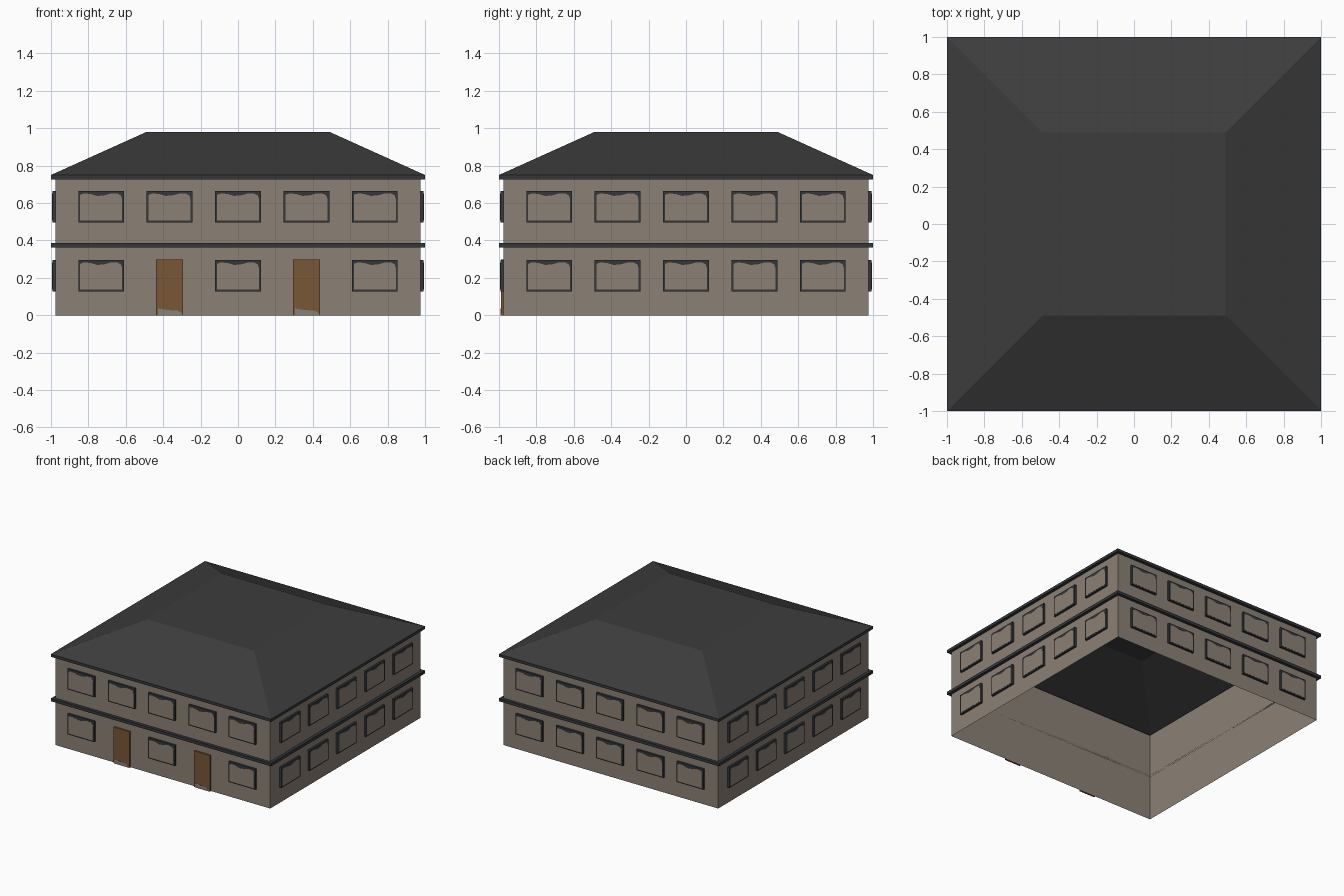
import bpy, bmesh, math
from mathutils import Matrix

if "Cube" in bpy.data.objects:
    bpy.data.objects.remove(bpy.data.objects["Cube"])

W = 0.976  # half width of the walls


def material(name, rgb):
    m = bpy.data.materials.new(name)
    m.diffuse_color = (*rgb, 1)
    m.use_nodes = True
    m.node_tree.nodes["Principled BSDF"].inputs["Base Color"].default_value = m.diffuse_color
    return m


STUCCO = material("beige_stucco", (0.26, 0.22, 0.18))
ROOF = material("roof_charcoal", (0.046, 0.046, 0.046))
TRIM = material("dark_trim", (0.034, 0.037, 0.040))
WOOD = material("door_brown", (0.19, 0.095, 0.039))


def finish(bm, name, mat):
    mesh = bpy.data.meshes.new(name)
    bm.to_mesh(mesh)
    bm.free()
    mesh.materials.append(mat)
    ob = bpy.data.objects.new(name, mesh)
    bpy.context.collection.objects.link(ob)
    return ob


def square_loft(name, profile, mat, closed=False, cap=False):
    """Sweep a (half width, height) profile around a square; goes outward/upward."""
    bm = bmesh.new()
    loops = [[bm.verts.new((sx * h, sy * h, z))
              for sx, sy in ((-1, -1), (1, -1), (1, 1), (-1, 1))] for h, z in profile]
    pairs = list(zip(loops, loops[1:]))
    if closed:
        pairs.append((loops[-1], loops[0]))
    for a, b in pairs:
        for i in range(4):
            j = (i + 1) % 4
            bm.faces.new((a[i], a[j], b[j], b[i]))
    if cap:
        bm.faces.new(loops[-1])
    return finish(bm, name, mat)


def plate(name, outline, u, z, near, far, side, mat):
    """Extrude an outline (across, up) outward from a facade; side 0 is the front."""
    bm = bmesh.new()
    base = bm.faces.new([bm.verts.new((u + a, -near, z + b)) for a, b in outline])
    ext = bmesh.ops.extrude_face_region(bm, geom=[base])["geom"]
    verts = [v for v in ext if isinstance(v, bmesh.types.BMVert)]
    bmesh.ops.translate(bm, verts=verts, vec=(0, near - far, 0))
    bmesh.ops.recalc_face_normals(bm, faces=bm.faces)
    bm.transform(Matrix.Rotation(side * math.pi / 2, 4, "Z"))
    return finish(bm, name, mat)


def rect(w, h):
    return [(-w / 2, 0), (w / 2, 0), (w / 2, h), (-w / 2, h)]


# Shell: open walls, floor band, eave and flat-topped hip roof
square_loft("walls", [(W, 0), (W, 0.73)], STUCCO)
square_loft("floor_band", [(W, 0.362), (1, 0.362), (1, 0.386), (W, 0.386)], TRIM, closed=True)
square_loft("eave", [(W, 0.727), (1, 0.727), (1, 0.75)], TRIM)
square_loft("hip_roof", [(1, 0.75), (0.49, 0.98)], ROOF, cap=True)

# Pane outline with a wavy painted shade along the top
PANE = [(-0.112, 0.010), (0.112, 0.010), (0.112, 0.125), (0.106, 0.145), (0.085, 0.156),
        (0.055, 0.156), (0.020, 0.146), (-0.020, 0.142), (-0.055, 0.152),
        (-0.090, 0.156), (-0.112, 0.148)]
# Pale worn patch at the foot of each door
WORN = [(-0.062, 0), (0.070, 0), (0.062, 0.015), (0.040, 0.026), (0.0, 0.027), (-0.062, 0.036)]

# Windows and doors on all four facades
for side in range(4):
    for level, z in enumerate((0.127, 0.496)):
        for i in range(-2, 3):
            u = i * 0.366
            if side == 0 and level == 0 and abs(i) == 1:
                plate("door", rect(0.145, 0.297), u, 0, W + 0.001, 0.990, side, WOOD)
                plate("door_worn_patch", WORN, u, 0, 0.990, 0.9915, side, STUCCO)
            else:
                plate("window_frame", rect(0.244, 0.169), u, z, W + 0.001, 0.993, side, TRIM)
                plate("window_pane", PANE, u, z, 0.993, 0.9945, side, STUCCO)
